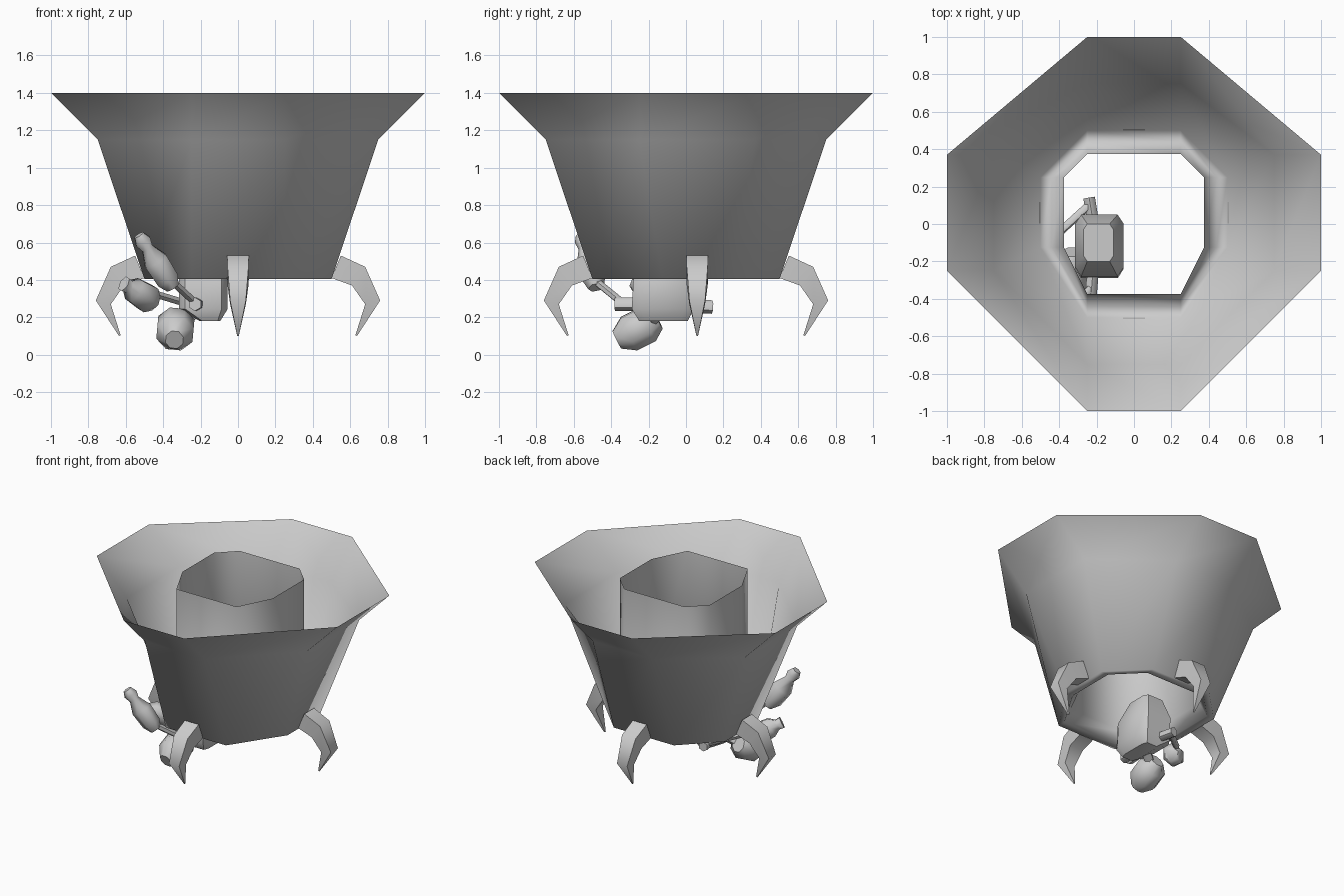
import bpy, bmesh, math
from mathutils import Vector

if "Cube" in bpy.data.objects:
    bpy.data.objects.remove(bpy.data.objects["Cube"])


def make(name, rings, cap_start=True, cap_end=True, angle=180):
    """Skin a list of equally long point rings into one mesh object."""
    bm = bmesh.new()
    rows = [[bm.verts.new(p) for p in ring] for ring in rings]
    n = len(rows[0])
    for a, b in zip(rows, rows[1:]):
        for i in range(n):
            j = (i + 1) % n
            bm.faces.new((a[i], a[j], b[j], b[i]))
    if cap_start:
        bm.faces.new(rows[0][::-1])
    if cap_end:
        bm.faces.new(rows[-1])
    bmesh.ops.recalc_face_normals(bm, faces=bm.faces)
    me = bpy.data.meshes.new(name)
    bm.to_mesh(me)
    bm.free()
    ob = bpy.data.objects.new(name, me)
    bpy.context.collection.objects.link(ob)
    bpy.ops.object.select_all(action='DESELECT')
    ob.select_set(True)
    bpy.context.view_layer.objects.active = ob
    if angle >= 180:
        bpy.ops.object.shade_smooth()
    else:
        bpy.ops.object.shade_smooth_by_angle(angle=math.radians(angle))
    return ob


def octagon(h, y_hi, y_lo, z):
    return [(-.25, h, z), (.25, h, z), (h, y_hi, z), (h, y_lo, z),
            (.25, -h, z), (-.25, -h, z), (-h, y_lo, z), (-h, y_hi, z)]


def limb(name, start, end, stations, n=6, angle=60):
    """Tapered piece along a line; stations are (fraction, width, depth)."""
    a, b = Vector(start), Vector(end)
    d = (b - a).normalized()
    side = d.cross(Vector((0, 1, 0)))
    if side.length < .3:
        side = d.cross(Vector((0, 0, 1)))
    side.normalize()
    up = d.cross(side)
    rings = []
    for t, w, h in stations:
        c = a.lerp(b, t)
        rings.append([c + side * w * math.cos(math.tau * (i + .5) / n)
                      + up * h * math.sin(math.tau * (i + .5) / n) for i in range(n)])
    return make(name, rings, angle=angle)


# Flared outer wall, bottom rim and the open tube in the middle
make("bucket_wall", [octagon(1, .37, -.25, 1.4),
                     octagon(.75, .37, -.25, 1.15),
                     octagon(.5, .25, -.125, .405),
                     octagon(.44, .25, -.125, .405),
                     octagon(.375, .25, -.125, .48),
                     octagon(.375, .25, -.125, 1.4)], False, False)

# Four hooked claws: (outer radius, z), (inner radius, z), half width
CLAW = [((.55, .53), (.50, .41), .058),
        ((.68, .47), (.61, .37), .056),
        ((.76, .29), (.68, .27), .042),
        ((.636, .10), (.628, .105), .004)]
for name, turn, off in (("right_claw", 0, .06), ("back_claw", 90, 0),
                        ("left_claw", 180, .06), ("front_claw", 270, 0)):
    c, s = math.cos(math.radians(turn)), math.sin(math.radians(turn))
    rings = []
    for o, i, w in CLAW:
        loc = [(o[0], w, o[1]), (o[0], -w, o[1]), (i[0], -w, i[1]), (i[0], w, i[1])]
        rings.append([(c * x - s * y, s * x + c * y + off, z) for x, y, z in loc])
    make(name, rings, angle=60)

# Small clinging figure: body as chamfered boxes stacked in z
rings = []
for z, x, y, hx, hy in ((.18, -.15, -.12, .055, .13), (.245, -.185, -.125, .13, .165),
                        (.42, -.185, -.115, .13, .165), (.57, -.19, -.10, .08, .10)):
    pts = [(1, .7), (.75, 1), (-.75, 1), (-1, .7), (-1, -.7), (-.75, -1), (.75, -1), (1, -.7)]
    rings.append([(x + u * hx, y + v * hy, z) for u, v in pts])
make("figure_body", rings, angle=40)

# Head and neck
limb("figure_head", (-.33, -.15, .19), (-.34, -.37, .08),
     [(0, .05, .06), (.25, .105, .105), (.7, .105, .105), (1, .05, .055)], 8, 40)
limb("figure_neck", (-.2, -.13, .24), (-.32, -.2, .17), [(0, .035, .035), (1, .035, .035)])

# Shoulders and thin arms
ROD = [(0, .022, .022), (1, .022, .022)]
STUB = [(0, .036, .036), (1, .036, .036)]
limb("back_shoulder", (-.22, .02, .26), (-.24, .14, .255), STUB)
limb("front_shoulder", (-.22, -.26, .27), (-.23, -.38, .27), STUB)
limb("back_arm", (-.23, .11, .26), (-.46, -.1, .33), ROD)
limb("front_arm", (-.22, -.33, .27), (-.36, -.49, .40), ROD)

# Bulky forearms with hands
limb("front_forearm", (-.35, -.48, .36), (-.53, -.56, .64),
     [(0, .04, .045), (.15, .07, .06), (.5, .075, .065), (.75, .035, .035), (.88, .05, .045), (1, .03, .03)])
limb("back_forearm", (-.45, -.14, .28), (-.61, -.27, .38),
     [(0, .05, .05), (.2, .085, .07), (.65, .075, .065), (.85, .04, .04), (1, .045, .04)])
